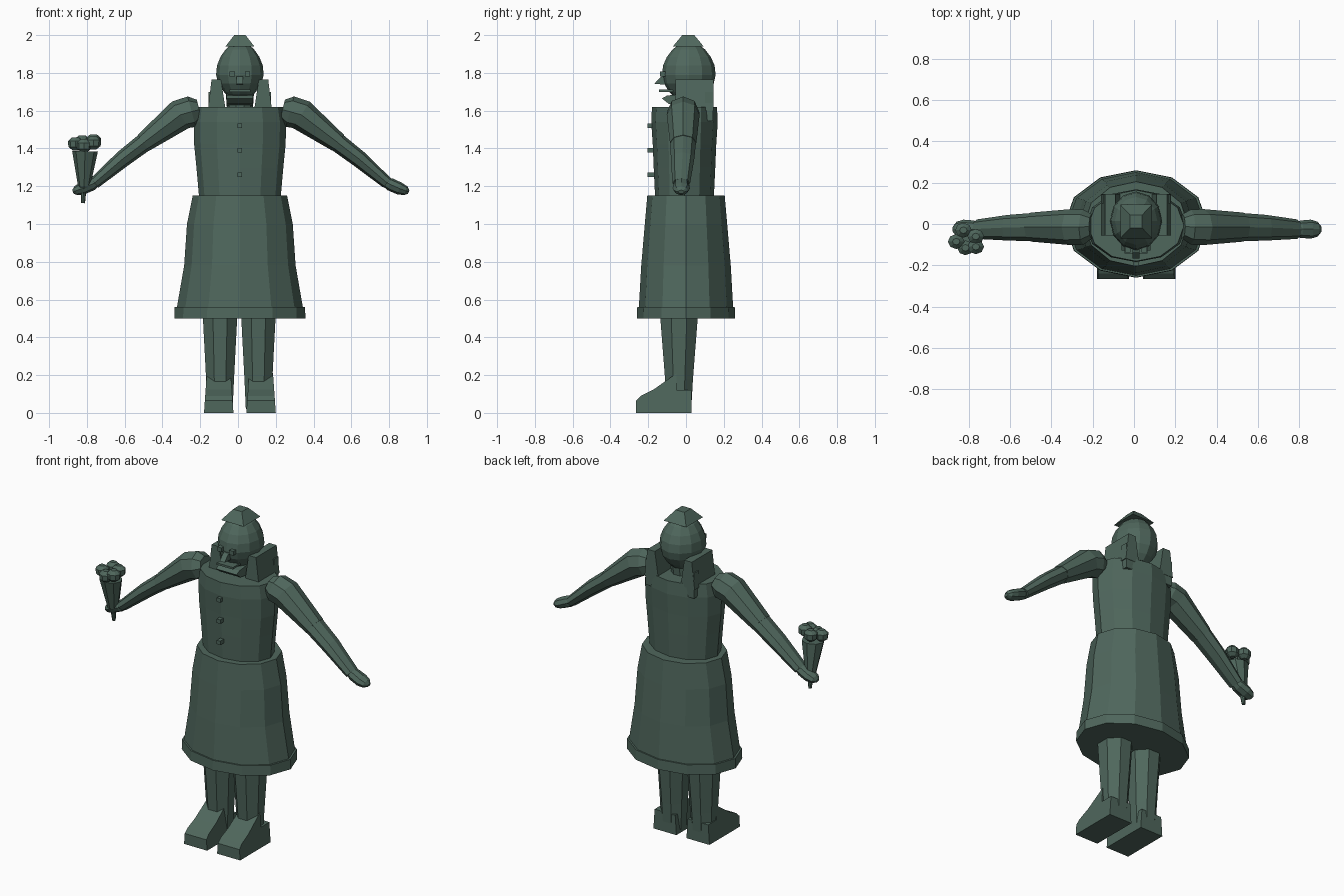
import bpy, bmesh, math
from mathutils import Vector

green = bpy.data.materials.new("dark green")
green.diffuse_color = (0.078, 0.135, 0.108, 1)


def finish(name, bm):
    bmesh.ops.recalc_face_normals(bm, faces=bm.faces)
    mesh = bpy.data.meshes.new(name)
    bm.to_mesh(mesh)
    bm.free()
    mesh.materials.append(green)
    obj = bpy.data.objects.new(name, mesh)
    bpy.context.collection.objects.link(obj)
    return obj


def loft(name, rings, n=8, turn=0.0):
    """Capped tube through rings of (x, y, z, side radius, y radius)."""
    bm = bmesh.new()
    pts = [Vector(r[:3]) for r in rings]
    loops = []
    for i, (p, r) in enumerate(zip(pts, rings)):
        t = pts[min(i + 1, len(pts) - 1)] - pts[max(i - 1, 0)]
        side = Vector((0, 1, 0)).cross(t).normalized()
        loops.append([bm.verts.new(p + side * r[3] * math.cos(a) + Vector((0, r[4] * math.sin(a), 0)))
                      for a in (turn + 2 * math.pi * k / n for k in range(n))])
    for a, b in zip(loops, loops[1:]):
        for k in range(n):
            bm.faces.new((a[k], a[(k + 1) % n], b[(k + 1) % n], b[k]))
    bm.faces.new(loops[0])
    bm.faces.new(loops[-1])
    return finish(name, bm)


def upright(name, x, y, profile, n=8, turn=0.0):
    """Vertical loft from (z, x radius, y radius)."""
    return loft(name, [(x, y, z, rx, ry) for z, rx, ry in profile], n, turn)


def extrude(name, profile, x0, x1, inset=0.0):
    """Solid with a (y, z) outline spanning x0 to x1, narrowing with height."""
    bm = bmesh.new()
    sides = [[bm.verts.new((x + s * inset * z, y, z)) for y, z in profile] for x, s in ((x0, 1), (x1, -1))]
    n = len(profile)
    for k in range(n):
        bm.faces.new((sides[0][k], sides[0][(k + 1) % n], sides[1][(k + 1) % n], sides[1][k]))
    for s in sides:
        bm.faces.new(s)
    return finish(name, bm)


def box(name, x0, x1, y0, y1, z0, z1):
    return extrude(name, [(y0, z0), (y1, z0), (y1, z1), (y0, z1)], x0, x1)


CX = 0.01

# Skirt with hem, and torso
upright("skirt", CX, 0, [(0.55, 0.335, 0.25), (0.78, 0.295, 0.237), (1.0, 0.28, 0.218), (1.15, 0.25, 0.205)], 12)
upright("skirt_hem", CX, 0, [(0.5, 0.347, 0.26), (0.56, 0.345, 0.258)], 12)
upright("torso", CX, -0.008, [(1.13, 0.215, 0.155), (1.3, 0.23, 0.163), (1.42, 0.242, 0.168),
                              (1.54, 0.245, 0.176), (1.62, 0.232, 0.172)], 12)
for i, z in enumerate((1.26, 1.39, 1.52)):
    box(f"button_{i + 1}", CX - 0.012, CX + 0.012, -0.203, -0.165, z - 0.012, z + 0.012)

# Arms and hands
for side, s, dx in (("left", -1, 0.01), ("right", 1, 0.02)):
    def ring(x, y, z, a, b):
        return (s * x + dx, y, z, a, b)
    loft(f"{side}_upper_arm", [ring(0.215, -0.012, 1.605, 0.055, 0.06), ring(0.255, -0.015, 1.595, 0.083, 0.085),
                               ring(0.315, -0.015, 1.578, 0.083, 0.087), ring(0.51, -0.015, 1.43, 0.052, 0.07)])
    loft(f"{side}_forearm", [ring(0.505, -0.015, 1.433, 0.05, 0.068), ring(0.62, -0.018, 1.345, 0.045, 0.062),
                             ring(0.77, -0.025, 1.217, 0.032, 0.047)])
    loft(f"{side}_hand", [ring(0.755, -0.025, 1.225, 0.024, 0.03), ring(0.785, -0.025, 1.21, 0.034, 0.042),
                          ring(0.835, -0.025, 1.188, 0.033, 0.046), ring(0.868, -0.025, 1.176, 0.025, 0.036),
                          ring(0.884, -0.025, 1.17, 0.01, 0.016)])

# Held cone with scoops
loft("cone", [(-0.82, -0.03, 1.11, 0.01, 0.01), (-0.819, -0.037, 1.16, 0.014, 0.014),
              (-0.815, -0.045, 1.2, 0.032, 0.032), (-0.81, -0.075, 1.385, 0.068, 0.06)])
for i, (x, y, z) in enumerate(((-0.86, -0.085, 1.425), (-0.825, -0.03, 1.435), (-0.815, -0.115, 1.415),
                               (-0.765, -0.11, 1.43), (-0.765, -0.06, 1.44))):
    upright(f"scoop_{i + 1}", x, y, [(z - 0.035, 0.015, 0.015), (z - 0.017, 0.038, 0.034),
                                     (z + 0.014, 0.04, 0.036), (z + 0.034, 0.018, 0.016)])

# Head, neck and hat
upright("neck", CX, 0.01, [(1.6, 0.068, 0.068), (1.7, 0.075, 0.075)], 10)
upright("head", CX, 0.015, [(1.67, 0.06, 0.075), (1.7, 0.085, 0.105), (1.745, 0.115, 0.132), (1.79, 0.126, 0.142),
                            (1.84, 0.121, 0.136), (1.885, 0.103, 0.116), (1.925, 0.075, 0.085),
                            (1.955, 0.04, 0.045)], 12)
upright("hat", CX, 0.012, [(1.94, 0.108, 0.115), (2.0, 0.042, 0.045)], 4, math.pi / 4)

# Face
for name, x in (("left_eye", -0.03), ("right_eye", 0.05)):
    box(name, x - 0.014, x + 0.014, -0.137, -0.09, 1.782, 1.808)
extrude("nose", [(-0.168, 1.742), (-0.11, 1.738), (-0.11, 1.785), (-0.135, 1.778)], -0.007, 0.027)
box("upper_lip", -0.045, 0.065, -0.143, -0.07, 1.7, 1.712)
extrude("jaw", [(-0.128, 1.665), (-0.09, 1.635), (0, 1.625), (0, 1.69), (-0.1, 1.68)], -0.06, 0.08)

# Hair slabs beside the head with strands hanging down the back
for side, s in (("left", -1), ("right", 1)):
    bm = bmesh.new()
    rows = [[bm.verts.new((CX + s * x, y, z)) for x, y in ((a, -0.055), (b, -0.055), (b, 0.145), (a, 0.145))]
            for a, b, z in ((0.075, 0.17, 1.6), (0.1, 0.15, 1.765))]
    for k in range(4):
        bm.faces.new((rows[0][k], rows[0][(k + 1) % 4], rows[1][(k + 1) % 4], rows[1][k]))
    for r in rows:
        bm.faces.new(r)
    finish(f"{side}_hair", bm)
    xs = sorted((CX + s * 0.105, CX + s * 0.165))
    box(f"{side}_hair_strand", xs[0], xs[1], 0.1, 0.143, 1.545, 1.7)

# Legs and shoes
for side, x, fx in (("left", -0.095, -0.102), ("right", 0.108, 0.122)):
    upright(f"{side}_leg", x, -0.037, [(0.02, 0.072, 0.07), (0.18, 0.08, 0.08), (0.5, 0.098, 0.107),
                                       (0.6, 0.098, 0.11)], 8, math.pi / 8)
    extrude(f"{side}_shoe", [(-0.265, 0), (0.03, 0), (0.03, 0.12), (-0.05, 0.12), (-0.05, 0.21),
                             (-0.17, 0.125), (-0.24, 0.09), (-0.265, 0.065)], fx - 0.078, fx + 0.078, 0.07)
